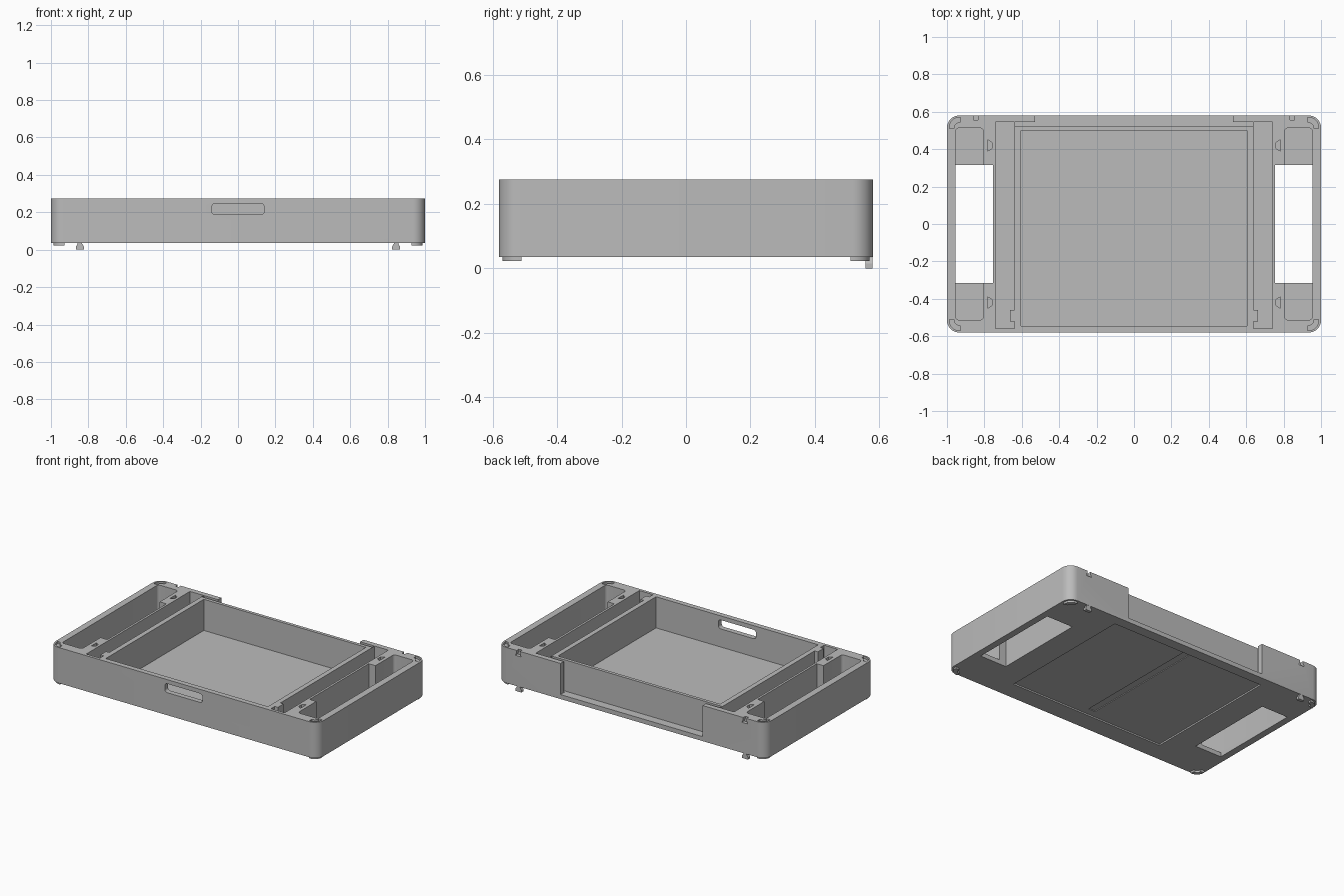
import bpy, bmesh, math

cube = bpy.data.objects.get("Cube")
if cube:
    bpy.data.objects.remove(cube, do_unlink=True)

grey = bpy.data.materials.new("plain grey")
grey.use_nodes = True
tone = (0.5, 0.5, 0.5, 1)
grey.diffuse_color = tone
grey.node_tree.nodes["Principled BSDF"].inputs["Base Color"].default_value = tone

TOP, BASE, FLOOR = 0.275, 0.035, 0.065
ABOVE = TOP + 0.05


def prism(name, outline, low, high, axis="z"):
    """Extrude a closed outline along z, or an x-z outline along y."""
    bm = bmesh.new()
    place = (lambda a, b, c: (a, b, c)) if axis == "z" else (lambda a, b, c: (a, c, b))
    face = bm.faces.new([bm.verts.new(place(a, b, low)) for a, b in outline])
    new = bmesh.ops.extrude_face_region(bm, geom=[face])["geom"]
    shift = place(0, 0, high - low)
    bmesh.ops.translate(bm, verts=[v for v in new if isinstance(v, bmesh.types.BMVert)], vec=shift)
    bmesh.ops.recalc_face_normals(bm, faces=bm.faces)
    mesh = bpy.data.meshes.new(name)
    bm.to_mesh(mesh)
    bm.free()
    mesh.materials.append(grey)
    ob = bpy.data.objects.new(name, mesh)
    bpy.context.collection.objects.link(ob)
    return ob


def rect(x0, x1, y0, y1, r=0, steps=8):
    """Rectangle outline with optional rounded corners."""
    if not r:
        return [(x0, y0), (x1, y0), (x1, y1), (x0, y1)]
    centres = [(x1 - r, y1 - r), (x0 + r, y1 - r), (x0 + r, y0 + r), (x1 - r, y0 + r)]
    return [(cx + r * math.cos(a), cy + r * math.sin(a))
            for q, (cx, cy) in enumerate(centres)
            for a in [(q + i / steps) * math.pi / 2 for i in range(steps + 1)]]


def bean(sx, sy):
    """Curved bar that follows one body corner."""
    arc = [math.radians(-8 + 106 * i / 10) for i in range(11)]
    path = [(r, a) for r, run in ((0.052, arc), (0.026, arc[::-1])) for a in run]
    return [(sx * (0.935 + r * math.cos(a)), sy * (0.517 + r * math.sin(a))) for r, a in path]


def mirror(outline, s):
    return [(s * a, b) for a, b in outline]


body = prism("tray_body", rect(-1, 1, -0.58, 0.58, 0.065), BASE, TOP)


def cut(outline, low, high=ABOVE, axis="z"):
    tool = prism("cutter", outline, low, high, axis)
    tool.hide_render = True
    mod = body.modifiers.new("cut", "BOOLEAN")
    mod.operation, mod.solver, mod.object = "DIFFERENCE", "EXACT", tool
    bpy.context.view_layer.objects.active = body
    bpy.ops.object.modifier_apply(modifier=mod.name)
    bpy.data.objects.remove(tool, do_unlink=True)


# Central well, open back recess and front handle
cut(rect(-0.605, 0.605, -0.545, 0.5), FLOOR)
cut(rect(-0.53, 0.53, 0.522, 0.65), FLOOR)
cut(rect(-0.14, 0.14, 0.187, 0.247, 0.018), -0.65, -0.5, "y")

# Underside panel recess and centre joint
cut(rect(-0.58, 0.58, -0.45, 0.51), 0, BASE + 0.01)
cut(rect(-0.025, 0.025, -0.4, 0.5), 0, BASE + 0.015)

for s in (-1, 1):
    # Back panel groove, long channel with a tab, end pocket and through opening
    cut(mirror(rect(0.5, 0.635, 0.523, 0.545), s), FLOOR + 0.001)
    channel = [(0.74, -0.56), (0.74, 0.545), (0.638, 0.545), (0.638, -0.46),
               (0.662, -0.46), (0.662, -0.52), (0.638, -0.52), (0.638, -0.56)]
    cut(mirror(channel, s), FLOOR)
    cut(mirror(rect(0.805, 0.955, -0.513, 0.513, 0.02), s), FLOOR)
    cut(mirror(rect(0.755, 0.954, -0.315, 0.315), s), 0)
    # Dovetail sockets on top and hook notches at the back
    for y in (-0.42, 0.42):
        cut(mirror([(0.758, y - 0.015), (0.782, y - 0.03), (0.782, y + 0.03),
                    (0.758, y + 0.015)], s), TOP - 0.02)
    notch = [(0.833, ABOVE), (0.833, TOP - 0.015), (0.823, TOP - 0.035),
             (0.867, TOP - 0.035), (0.857, TOP - 0.015), (0.857, ABOVE)]
    cut(mirror(notch, s), 0.557, 0.65, "y")
    # Corner stacking sockets
    for t in (-1, 1):
        cut(bean(s, t), TOP - 0.015)

parts = [body]
for s, side in ((-1, "right"), (1, "left")):
    # Stacking feet below the corners
    for t, end in ((-1, "front"), (1, "back")):
        parts.append(prism(f"foot_{end}_{side}", bean(s, t), 0.022, BASE + 0.002))
    # Hanging hooks under the back edge
    hook = [(0.823, 0), (0.867, 0), (0.867, 0.015), (0.857, 0.032),
            (0.857, 0.037), (0.833, 0.037), (0.833, 0.032), (0.823, 0.015)]
    parts.append(prism(f"hook_{side}", mirror(hook, s), 0.557, 0.579, "y"))

# Smooth rounded corners, keep hard edges
for ob in bpy.context.selected_objects:
    ob.select_set(False)
for ob in parts:
    ob.select_set(True)
bpy.context.view_layer.objects.active = body
bpy.ops.object.shade_smooth_by_angle(angle=math.radians(30))
